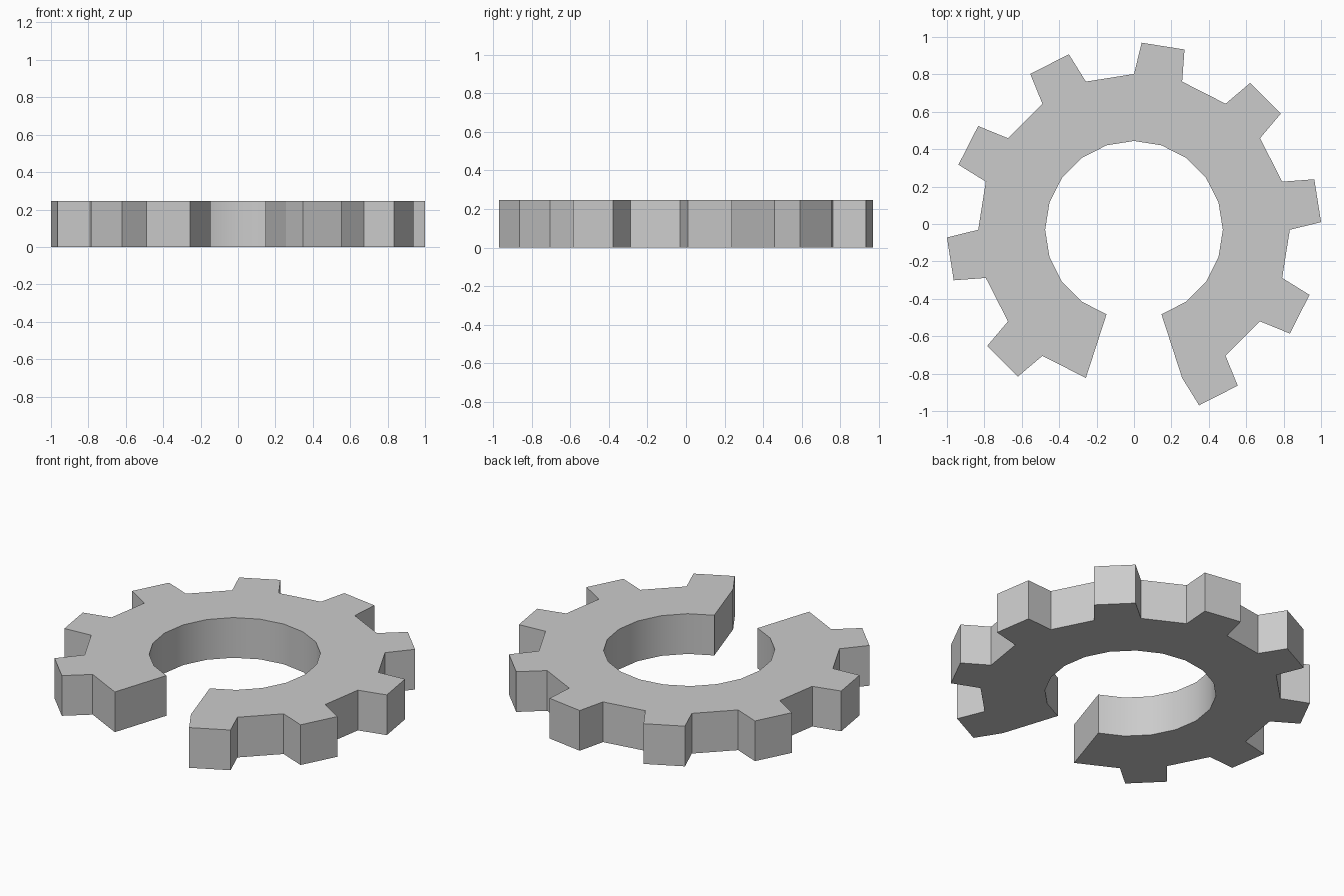
import bpy, bmesh
from math import radians, cos, sin

if "Cube" in bpy.data.objects:
    bpy.data.objects.remove(bpy.data.objects["Cube"])

CY = -0.031                       # gear centre in y
BORE, ROOT, TIP = 0.475, 0.833, 1.001
HEIGHT = 0.246
STEP = 18                         # degrees per sector (20-sided ring)
START, SECTORS = -72, 18          # two sectors are left open at the front
INSET = 2.35                      # tooth taper in degrees

bm = bmesh.new()


def point(radius, degrees):
    a = radians(degrees)
    return bm.verts.new((radius * cos(a), CY + radius * sin(a), 0))


# Open ring, with a tapered tooth on every second sector
angles = [START + STEP * i for i in range(SECTORS + 1)]
inner = [point(BORE, a) for a in angles]
outer = [point(ROOT, a) for a in angles]
for i in range(SECTORS):
    bm.faces.new((inner[i], outer[i], outer[i + 1], inner[i + 1]))
    if i % 2 == 0:
        tip_a = point(TIP, angles[i] + INSET)
        tip_b = point(TIP, angles[i + 1] - INSET)
        bm.faces.new((outer[i], tip_a, tip_b, outer[i + 1]))

# Thickness
ext = bmesh.ops.extrude_face_region(bm, geom=bm.faces[:])
top = [g for g in ext["geom"] if isinstance(g, bmesh.types.BMVert)]
bmesh.ops.translate(bm, verts=top, vec=(0, 0, HEIGHT))
bmesh.ops.recalc_face_normals(bm, faces=bm.faces[:])

# Smooth bore wall, flat faces elsewhere
for f in bm.faces:
    f.smooth = abs(f.normal.z) < 0.5 and all(
        abs((v.co.x ** 2 + (v.co.y - CY) ** 2) ** 0.5 - BORE) < 0.001 for v in f.verts)

mesh = bpy.data.meshes.new("open_gear")
bm.to_mesh(mesh)
bm.free()
gear = bpy.data.objects.new("open_gear", mesh)
bpy.context.collection.objects.link(gear)
